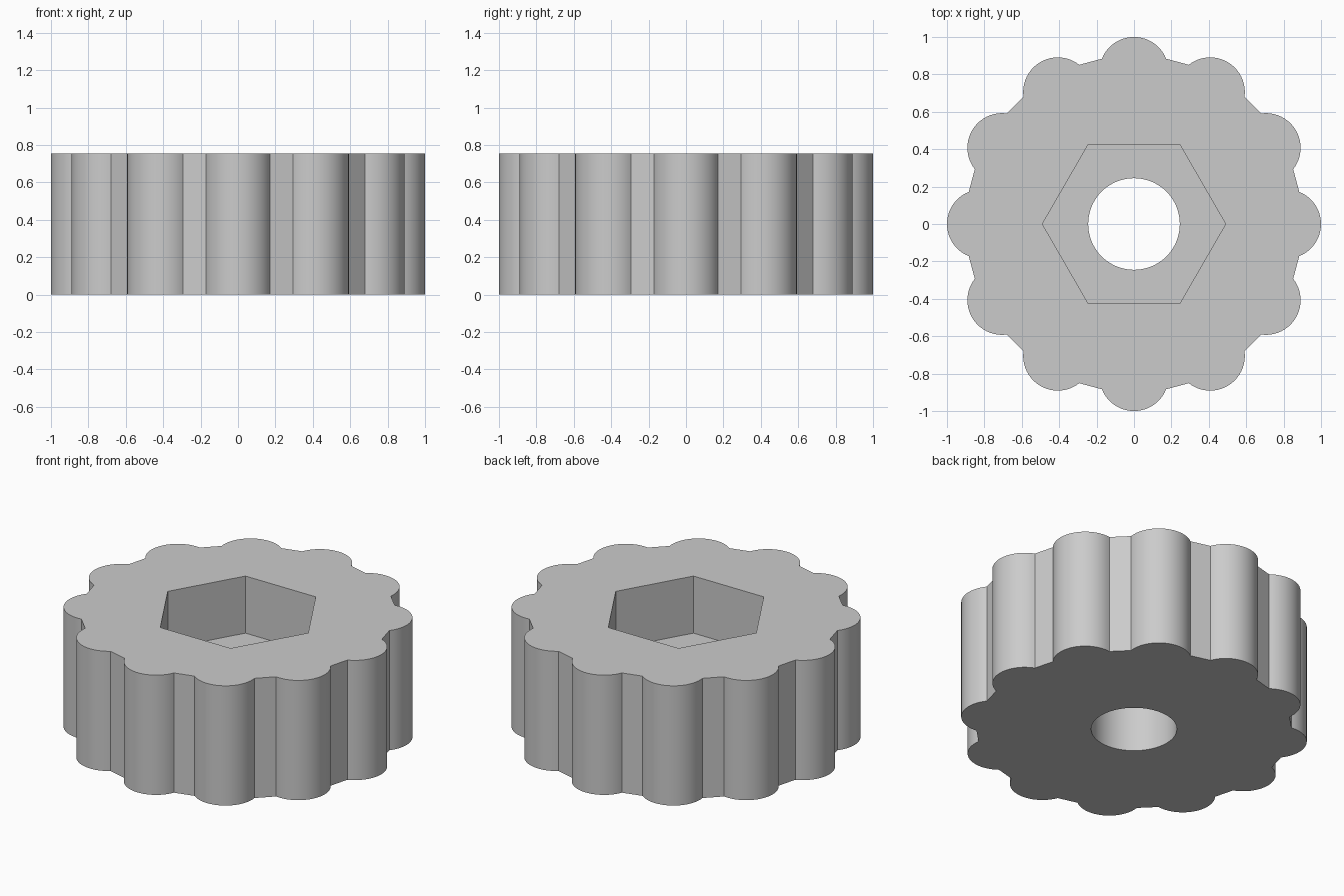
import bpy, bmesh, math

cube = bpy.data.objects.get("Cube")
if cube:
    bpy.data.objects.remove(cube, do_unlink=True)

HEIGHT = 0.755
POCKET_FLOOR = 0.395
LOBES = 12
LOBE_RADIUS = 0.185
LOBE_CENTRE = 1 - LOBE_RADIUS
FLAT_DISTANCE = 0.898     # centre to the flats between lobes
ARC_STEPS = 24

grey = bpy.data.materials.new("light grey plastic")
grey.use_nodes = True
colour = (0.6, 0.6, 0.6, 1)
grey.diffuse_color = colour
grey.node_tree.nodes["Principled BSDF"].inputs["Base Color"].default_value = colour


def circle(radius, sides):
    return [(radius * math.cos(math.tau * i / sides), radius * math.sin(math.tau * i / sides))
            for i in range(sides)]


def lobed_outline():
    half_pitch = math.pi / LOBES
    # angle on each lobe at which it meets the flat
    rise = FLAT_DISTANCE - LOBE_CENTRE * math.cos(half_pitch)
    reach = half_pitch + math.acos(rise / LOBE_RADIUS)
    points = []
    for lobe in range(LOBES):
        turn = math.tau * lobe / LOBES
        for step in range(ARC_STEPS + 1):
            a = turn + reach * (2 * step / ARC_STEPS - 1)
            points.append((LOBE_CENTRE * math.cos(turn) + LOBE_RADIUS * math.cos(a),
                           LOBE_CENTRE * math.sin(turn) + LOBE_RADIUS * math.sin(a)))
    return points


def prism(name, outline, bottom, top):
    bm = bmesh.new()
    base = bm.faces.new([bm.verts.new((x, y, bottom)) for x, y in outline])
    extruded = bmesh.ops.extrude_face_region(bm, geom=[base], use_keep_orig=True)["geom"]
    verts = [v for v in extruded if isinstance(v, bmesh.types.BMVert)]
    bmesh.ops.translate(bm, verts=verts, vec=(0, 0, top - bottom))
    bmesh.ops.recalc_face_normals(bm, faces=bm.faces)
    mesh = bpy.data.meshes.new(name)
    bm.to_mesh(mesh)
    bm.free()
    mesh.materials.append(grey)
    obj = bpy.data.objects.new(name, mesh)
    bpy.context.collection.objects.link(obj)
    return obj


def cut(target, cutter):
    cutter.hide_render = True
    mod = target.modifiers.new(cutter.name, 'BOOLEAN')
    mod.operation = 'DIFFERENCE'
    mod.solver = 'EXACT'
    mod.object = cutter
    bpy.context.view_layer.objects.active = target
    bpy.ops.object.modifier_apply(modifier=mod.name)
    bpy.data.objects.remove(cutter, do_unlink=True)


# Lobed knob body with a hexagonal nut pocket and a round bolt hole
knob = prism("knob_body", lobed_outline(), 0, HEIGHT)
cut(knob, prism("nut_pocket", circle(0.49, 6), POCKET_FLOOR, HEIGHT + 0.1))
cut(knob, prism("bolt_hole", circle(0.245, 64), -0.1, HEIGHT))

# Smooth curved walls, crisp corners
bpy.ops.object.select_all(action='DESELECT')
knob.select_set(True)
bpy.context.view_layer.objects.active = knob
bpy.ops.object.shade_smooth_by_angle(angle=math.radians(30))
